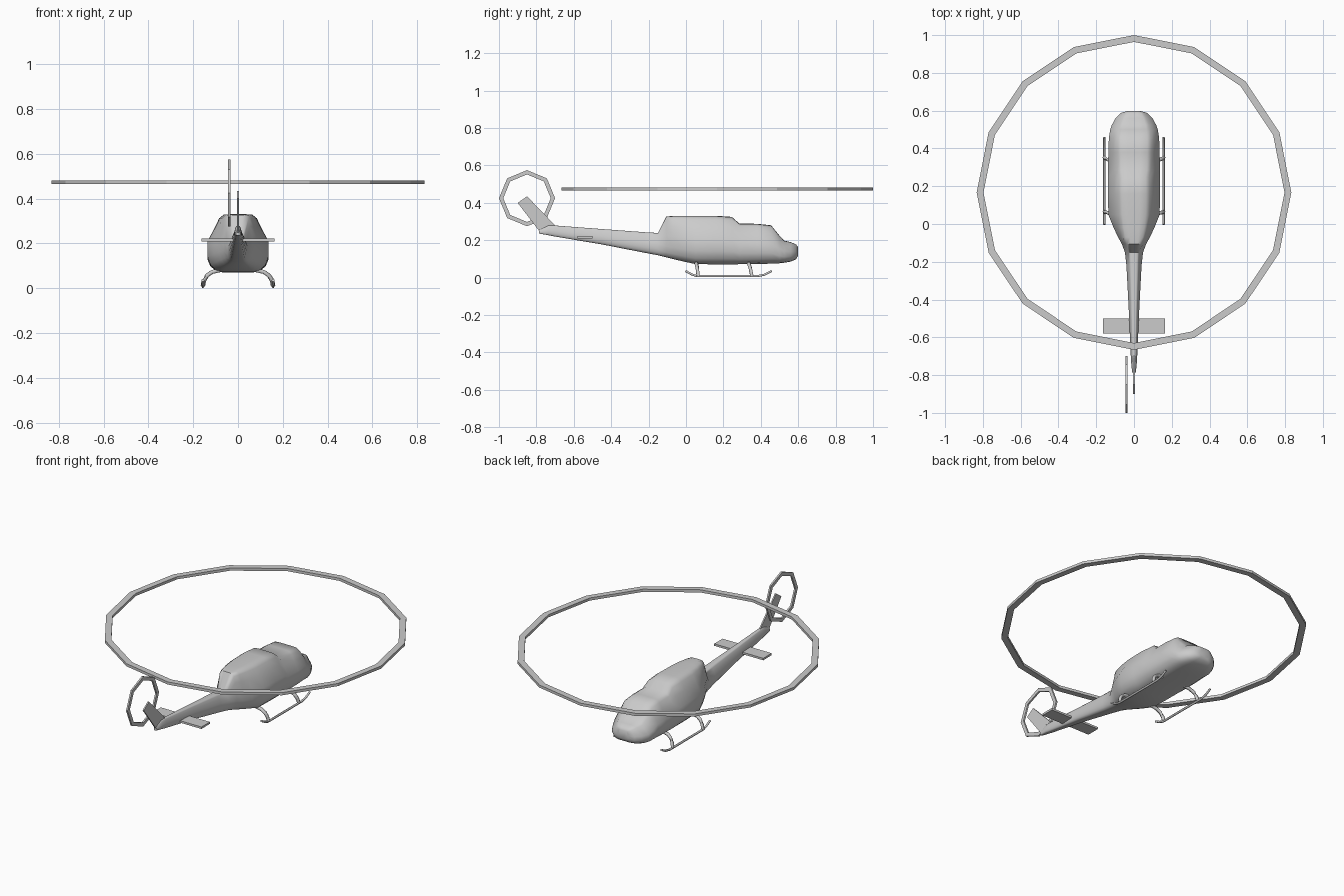
import bpy, bmesh, math
from mathutils import Vector, Matrix

if "Cube" in bpy.data.objects:
    bpy.data.objects.remove(bpy.data.objects["Cube"])


def finish(bm, name, smooth=None):
    bmesh.ops.recalc_face_normals(bm, faces=bm.faces)
    me = bpy.data.meshes.new(name)
    bm.to_mesh(me)
    bm.free()
    ob = bpy.data.objects.new(name, me)
    bpy.context.collection.objects.link(ob)
    if smooth:
        bpy.ops.object.select_all(action='DESELECT')
        ob.select_set(True)
        bpy.context.view_layer.objects.active = ob
        bpy.ops.object.shade_smooth_by_angle(angle=math.radians(smooth))
    return ob


def loft(name, rings, closed=False, smooth=None):
    """Skin a list of closed point rings, capping the ends unless closed."""
    bm = bmesh.new()
    vs = [[bm.verts.new(p) for p in r] for r in rings]
    n = len(vs[0])
    pairs = list(zip(vs, vs[1:])) + ([(vs[-1], vs[0])] if closed else [])
    for a, b in pairs:
        for i in range(n):
            j = (i + 1) % n
            bm.faces.new((a[i], a[j], b[j], b[i]))
    if not closed:
        bm.faces.new(vs[0])
        bm.faces.new(vs[-1])
    return finish(bm, name, smooth)


def hoop(name, sides, r_out, r_in, half, matrix):
    rings = []
    for i in range(sides):
        a = math.tau * i / sides
        rings.append([matrix @ Vector((r * math.cos(a), r * math.sin(a), h))
                      for r, h in ((r_in, -half), (r_out, -half), (r_out, half), (r_in, half))])
    return loft(name, rings, closed=True)


def tube(name, points, radius, sides=6):
    pts = [Vector(p) for p in points]
    rings = []
    for i, p in enumerate(pts):
        t = (pts[min(i + 1, len(pts) - 1)] - pts[max(i - 1, 0)]).normalized()
        u = t.cross(Vector((0, 0, 1)) if abs(t.z) < .9 else Vector((0, 1, 0))).normalized()
        v = t.cross(u)
        rings.append([p + radius * (u * math.cos(math.tau * k / sides) + v * math.sin(math.tau * k / sides))
                      for k in range(sides)])
    return loft(name, rings, smooth=65)


# Fuselage and tail boom: y, half width, roof half width, bottom z, top z
stations = [
    (0.598, .035, .025, .115, .165), (0.588, .07, .045, .098, .178),
    (0.56, .098, .06, .086, .19), (0.525, .117, .075, .08, .198),
    (0.5, .126, .08, .077, .225), (0.455, .133, .085, .075, .28),
    (0.38, .136, .085, .073, .288), (0.285, .137, .083, .072, .29),
    (0.245, .137, .075, .071, .325), (0.16, .137, .078, .071, .331),
    (0.05, .136, .075, .073, .331), (-0.02, .108, .066, .088, .331),
    (-0.07, .084, .056, .1, .33), (-0.105, .065, .045, .109, .327),
    (-0.15, .048, .026, .12, .239), (-0.22, .04, .022, .133, .243),
    (-0.45, .028, .015, .178, .26), (-0.7, .017, .009, .22, .279),
    (-0.735, .015, .008, .227, .279), (-0.785, .01, .005, .236, .255),
]
rings = []
for y, w, t, b, top in stations:
    h = top - b
    half = [(.5 * w, 0), (.72 * w, .03), (.9 * w, .12), (w, .27), (w, .53),
            (.45 * w + .55 * t, .76), (.1 * w + .9 * t, .93), (.82 * t, .99), (.4 * t, 1)]
    side = [(x, y, b + f * h) for x, f in half]
    rings.append([(0, y, b)] + side + [(0, y, top)] + [(-x, yy, z) for x, yy, z in reversed(side)])
loft("fuselage", rings, smooth=50)

# Rotor hoops
hoop("main_rotor_ring", 16, .833, .797, .008, Matrix.Translation((0, .167, .474)))
hoop("tail_rotor_ring", 8, .15, .127, .005,
     Matrix.Translation((-.039, -.85, .425)) @ Matrix.Rotation(math.pi / 2, 4, 'Y'))

# Tail fin and stabiliser
fin = [(-.9, .4), (-.85, .435), (-.7, .28), (-.74, .25), (-.785, .25)]
loft("tail_fin", [[(x, y, z) for y, z in fin] for x in (-.004, .004)])
plate = [(-.58, .21), (-.5, .21), (-.5, .222), (-.58, .222)]
loft("stabilizer", [[(x, y, z) for y, z in plate] for x in (-.163, .163)])

# Landing skids and their bent legs
for label, s in (("right", 1), ("left", -1)):
    tube(label + "_skid", [(s * .157, y, z) for y, z in
         ((-.003, .036), (.03, .018), (.06, .008), (.38, .008), (.42, .016), (.458, .036))], .0065)
    for where, y0, y1 in (("rear", .065, .055), ("front", .352, .335)):
        path = ((.157, .01, 0), (.152, .035, .3), (.138, .058, .6), (.115, .073, .9), (.07, .083, 1))
        tube(f"{label}_{where}_leg", [(s * x, y0 + (y1 - y0) * f, z) for x, z, f in path], .01)
